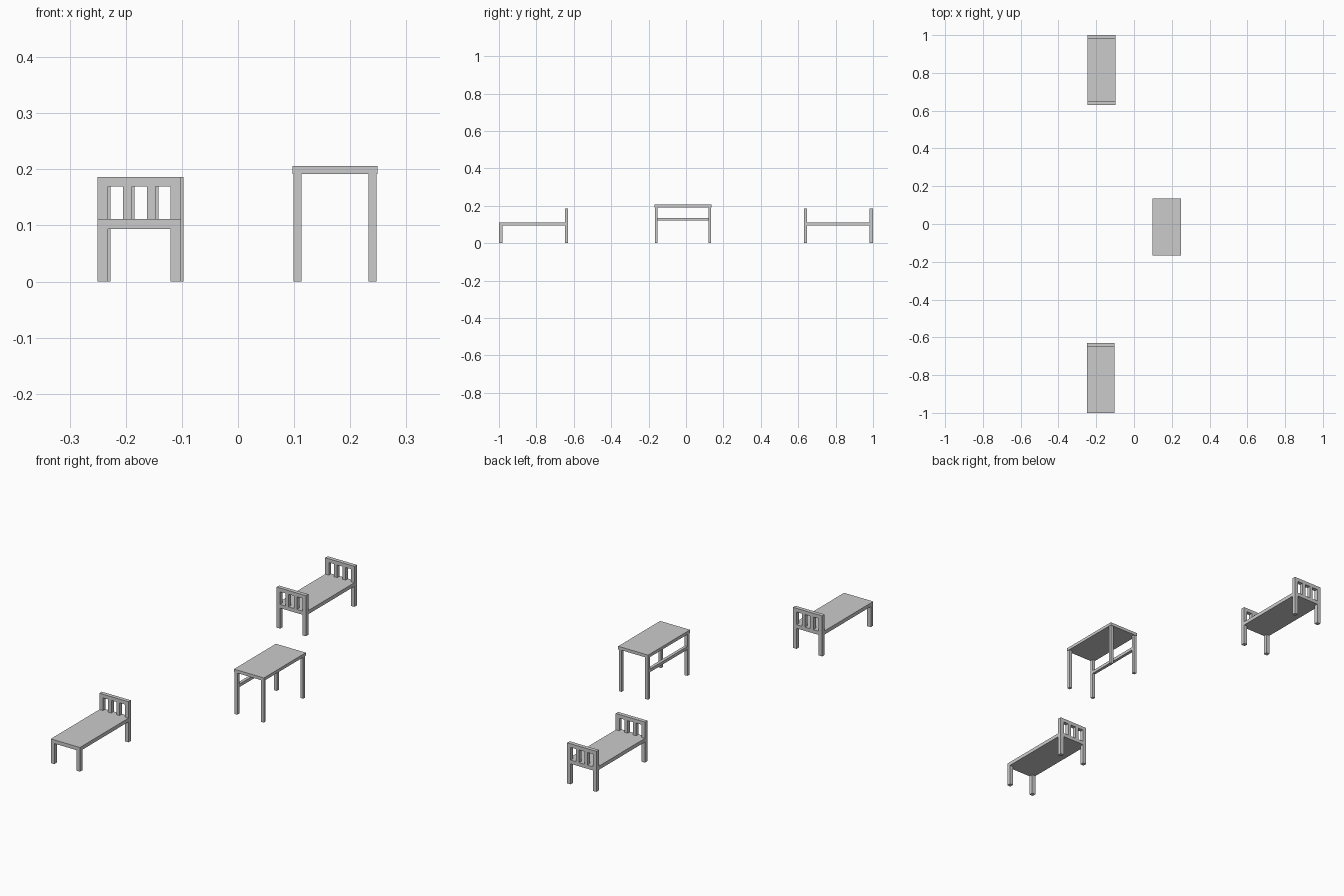
import bpy, bmesh
from mathutils import Vector

if "Cube" in bpy.data.objects:
    bpy.data.objects.remove(bpy.data.objects["Cube"])


def build(name, boxes):
    """One object from a list of (x0, x1, y0, y1, z0, z1) boxes."""
    bm = bmesh.new()
    for x0, x1, y0, y1, z0, z1 in boxes:
        size = Vector((x1 - x0, y1 - y0, z1 - z0))
        mid = Vector((x0 + x1, y0 + y1, z0 + z1)) / 2
        for v in bmesh.ops.create_cube(bm, size=1)["verts"]:
            v.co = v.co * size + mid
    mesh = bpy.data.meshes.new(name)
    bm.to_mesh(mesh)
    bm.free()
    obj = bpy.data.objects.new(name, mesh)
    bpy.context.collection.objects.link(obj)


POST, WIDTH, LENGTH = 0.018, 0.148, 0.37
DECK_LOW, DECK_TOP, BOARD_TOP, RAIL_LOW = 0.094, 0.111, 0.186, 0.169
SLAT, GAP = 0.016, 0.0267


def bed(name, x, y, board_ends):
    x1, y1 = x + WIDTH, y + LENGTH
    # deck
    build(name + "_deck", [(x, x1, y, y1, DECK_LOW, DECK_TOP)])
    for end, ya in (("front", y), ("back", y1 - POST)):
        yb = ya + POST
        # legs
        build(f"{name}_{end}_legs", [(a, a + POST, ya, yb, 0, DECK_LOW) for a in (x, x1 - POST)])
        if end not in board_ends:
            continue
        # slatted end board: posts, top rail, two slats
        parts = [(a, a + POST, ya, yb, DECK_TOP, RAIL_LOW) for a in (x, x1 - POST)]
        parts.append((x, x1, ya, yb, RAIL_LOW, BOARD_TOP))
        for i in range(2):
            a = x + POST + GAP + i * (GAP + SLAT)
            parts.append((a, a + SLAT, ya, yb, DECK_TOP, RAIL_LOW))
        build(f"{name}_{end}_board", parts)


bed("front_bed", -0.25, -1.0, ("back",))
bed("back_bed", -0.245, 0.63, ("front", "back"))

# table
X0, X1, Y0, Y1 = 0.097, 0.249, -0.168, 0.136
LEG, INSET, UNDER, TOP = 0.014, 0.002, 0.192, 0.206
build("table_top", [(X0, X1, Y0, Y1, UNDER, TOP)])
leg_x = (X0 + INSET, X1 - INSET - LEG)
leg_y = (Y0 + INSET, Y1 - INSET - LEG)
build("table_legs", [(a, a + LEG, b, b + LEG, 0, UNDER) for a in leg_x for b in leg_y])
build("table_side_rail", [(leg_x[0], leg_x[0] + LEG, leg_y[0] + LEG, leg_y[1], 0.121, 0.135)])
